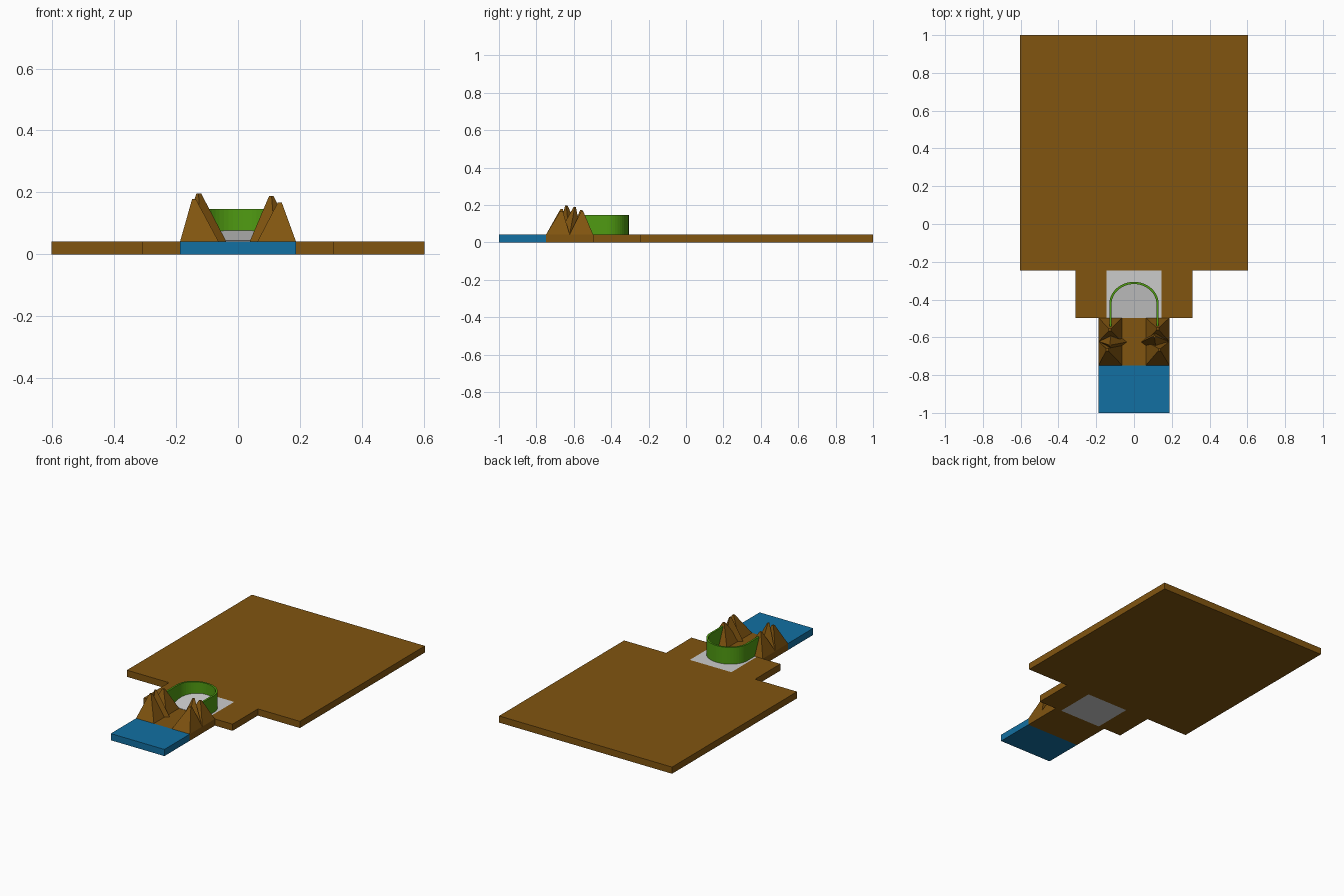
import bpy, bmesh, math

if "Cube" in bpy.data.objects:
    bpy.data.objects.remove(bpy.data.objects["Cube"])

T = 0.042  # ground slab thickness


def material(name, rgb):
    m = bpy.data.materials.new(name)
    m.diffuse_color = (*rgb, 1)
    m.use_nodes = True
    m.node_tree.nodes["Principled BSDF"].inputs["Base Color"].default_value = m.diffuse_color
    return m


BROWN = material("earth", (0.22, 0.09, 0.005))
BLUE = material("water", (0.006, 0.16, 0.36))
GREEN = material("green", (0.08, 0.33, 0.006))


def build(name, verts, faces, mat=None):
    bm = bmesh.new()
    vs = [bm.verts.new(v) for v in verts]
    for f in faces:
        bm.faces.new([vs[i] for i in f])
    bmesh.ops.recalc_face_normals(bm, faces=bm.faces)
    me = bpy.data.meshes.new(name)
    bm.to_mesh(me)
    bm.free()
    if mat:
        me.materials.append(mat)
    ob = bpy.data.objects.new(name, me)
    bpy.context.collection.objects.link(ob)
    return ob


def loft(name, low, high, mat=None):
    """Closed solid between two matching outlines."""
    n = len(low)
    sides = [(i, (i + 1) % n, n + (i + 1) % n, n + i) for i in range(n)]
    return build(name, low + high, [tuple(range(n)), tuple(range(n, 2 * n))] + sides, mat)


def slab(name, x0, x1, y0, y1, mat=None):
    base = [(x0, y0), (x1, y0), (x1, y1), (x0, y1)]
    return loft(name, [(x, y, 0) for x, y in base], [(x, y, T) for x, y in base], mat)


def rock(name, base, apex, top=0.1):
    """Four-sided peak with a leaning, slightly blunt tip."""
    cx = sum(p[0] for p in base) / 4
    cy = sum(p[1] for p in base) / 4
    tip = [(apex[0] + (x - cx) * top, apex[1] + (y - cy) * top, apex[2]) for x, y in base]
    return loft(name, [(x, y, T) for x, y in base], tip, BROWN)


# ground tiles
slab("main_ground", -0.603, 0.603, -0.245, 1.0, BROWN)
slab("middle_ground_left", -0.31, -0.145, -0.497, -0.245, BROWN)
slab("middle_ground_right", 0.145, 0.31, -0.497, -0.245, BROWN)
slab("grey_floor", -0.145, 0.145, -0.497, -0.245)
slab("passage_ground", -0.187, 0.187, -0.748, -0.497, BROWN)
slab("water", -0.187, 0.187, -1.0, -0.748, BLUE)

# rocky peaks on both sides of the passage: front, middle, back tips
tips = {
    -1: [(0.142, -0.665, 0.178), (0.127, -0.64, 0.197), (0.128, -0.56, 0.172)],
    1: [(0.135, -0.665, 0.168), (0.108, -0.595, 0.188), (0.125, -0.555, 0.165)],
}
for s, (front, mid, back) in tips.items():
    side = "left" if s < 0 else "right"

    def rect(y0, y1):
        return [(s * 0.063, y0), (s * 0.187, y0), (s * 0.187, y1), (s * 0.063, y1)]

    diamond = [(s * 0.038, -0.625), (s * 0.12, -0.685), (s * 0.185, -0.622), (s * 0.12, -0.56)]
    for part, base, tip in (("front", rect(-0.748, -0.622), front),
                            ("middle", diamond, mid),
                            ("back", rect(-0.622, -0.497), back)):
        rock(f"{side}_{part}_rock", base, (s * tip[0], tip[1], tip[2]))


def arch(r, ry, y_end, n=24):
    arc = [(r * math.cos(math.pi * i / n), -0.425 + ry * math.sin(math.pi * i / n)) for i in range(n + 1)]
    return [(r, y_end)] + arc + [(-r, y_end)]


# curved green wall, open to the front
outline = arch(0.131, 0.119, -0.55) + arch(0.119, 0.107, -0.55)[::-1]
half = len(outline) // 2
verts = [(x, y, z) for z in (T, 0.147) for x, y in outline]
n = len(outline)
faces = [(i, (i + 1) % n, n + (i + 1) % n, n + i) for i in range(n)]
for i in range(half - 1):
    quad = (i, i + 1, n - 2 - i, n - 1 - i)
    faces += [quad, tuple(k + n for k in quad)]
build("curved_wall", verts, faces, GREEN)

# grey floor rising gently inside the wall
inner = arch(0.12, 0.108, -0.497)
loft("raised_floor", [(x, y, T - 0.002) for x, y in inner],
     [(x, y, T + 0.002 + 0.034 * (y + 0.497) / 0.18) for x, y in inner])
